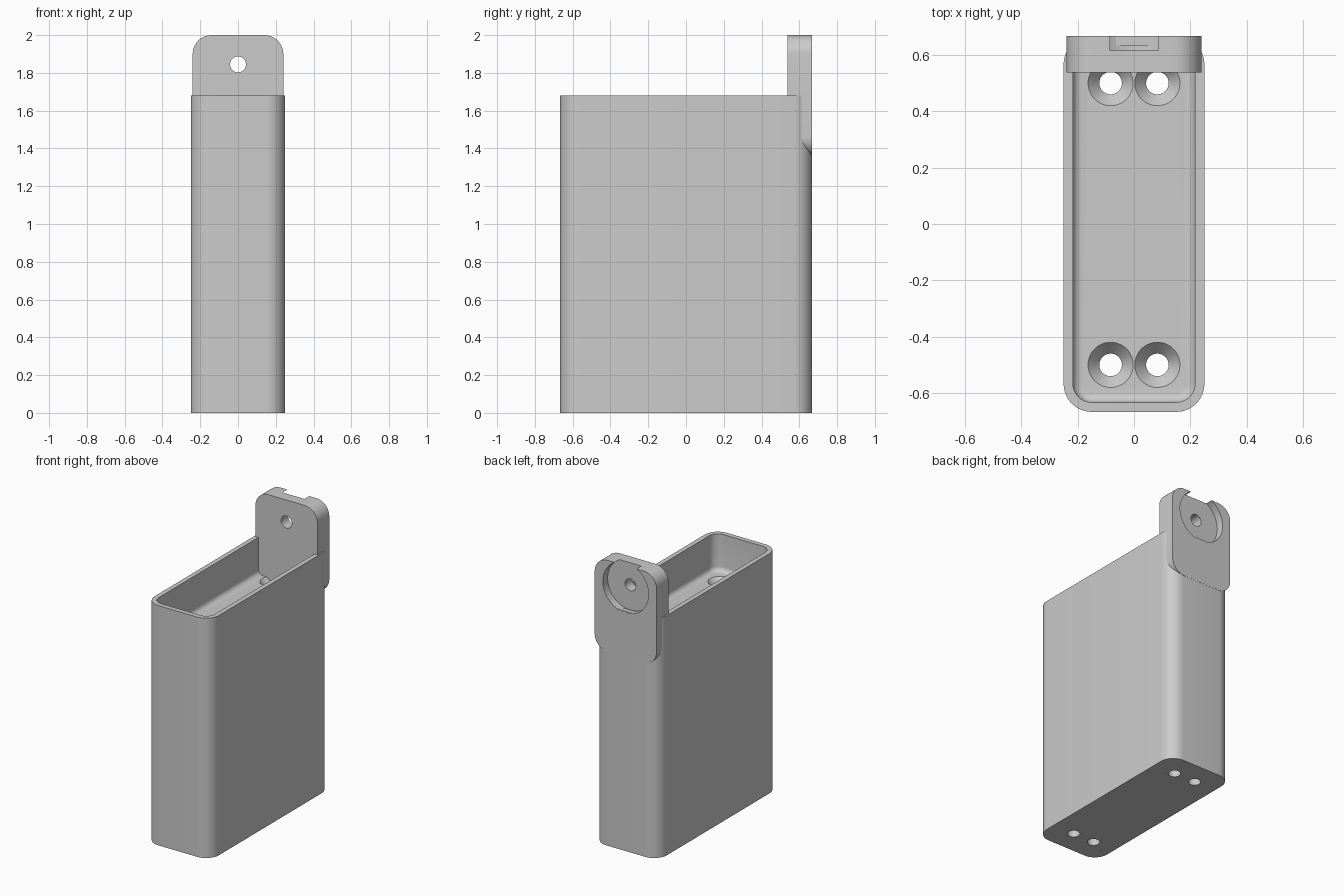
import bpy, bmesh, math
from mathutils import Matrix, Vector

if "Cube" in bpy.data.objects:
    bpy.data.objects.remove(bpy.data.objects["Cube"], do_unlink=True)

grey = bpy.data.materials.new("plain_grey")
grey.use_nodes = True
colour = (0.6, 0.6, 0.6, 1)
grey.diffuse_color = colour
bsdf = next(n for n in grey.node_tree.nodes if n.type == "BSDF_PRINCIPLED")
bsdf.inputs["Base Color"].default_value = colour


def finish(name, bm):
    bmesh.ops.recalc_face_normals(bm, faces=bm.faces[:])
    mesh = bpy.data.meshes.new(name)
    bm.to_mesh(mesh)
    bm.free()
    mesh.materials.append(grey)
    obj = bpy.data.objects.new(name, mesh)
    bpy.context.collection.objects.link(obj)
    return obj


def rounded_prism(name, half_w, half_h, radius, low, high, fillet=0, matrix=Matrix()):
    """Rounded rectangle extruded along local z, with optional fillet on its low end."""
    bm = bmesh.new()
    ring = []
    steps = 10
    for i, (sx, sy) in enumerate([(1, 1), (-1, 1), (-1, -1), (1, -1)]):
        for k in range(steps + 1):
            a = math.pi / 2 * (i + k / steps)
            ring.append(bm.verts.new((sx * (half_w - radius) + radius * math.cos(a),
                                      sy * (half_h - radius) + radius * math.sin(a), low)))
    base = bm.faces.new(ring)
    ext = bmesh.ops.extrude_face_region(bm, geom=[base])
    bmesh.ops.translate(bm, vec=(0, 0, high - low),
                        verts=[g for g in ext["geom"] if isinstance(g, bmesh.types.BMVert)])
    if fillet:
        edges = [e for e in bm.edges if all(abs(v.co.z - low) < 1e-5 for v in e.verts)]
        bmesh.ops.bevel(bm, geom=edges, offset=fillet, segments=5, profile=0.5, affect="EDGES")
    bm.transform(matrix)
    return finish(name, bm)


def cone(name, r_low, r_high, start, end):
    """Round cutter running from start to end."""
    start, end = Vector(start), Vector(end)
    axis = end - start
    bm = bmesh.new()
    turn = Matrix.Translation((start + end) / 2) @ axis.to_track_quat("Z", "Y").to_matrix().to_4x4()
    bmesh.ops.create_cone(bm, cap_ends=True, segments=48, radius1=r_low, radius2=r_high,
                          depth=axis.length, matrix=turn)
    return finish(name, bm)


def cut(obj, cutters):
    """Subtract the cutters in turn, then remove them."""
    for c in cutters:
        mod = obj.modifiers.new("cut", "BOOLEAN")
        mod.operation, mod.solver, mod.object = "DIFFERENCE", "EXACT", c
        c.hide_render = True
    bpy.context.view_layer.update()
    mesh = bpy.data.meshes.new_from_object(obj.evaluated_get(bpy.context.evaluated_depsgraph_get()))
    obj.modifiers.clear()
    obj.data = mesh
    for c in cutters:
        bpy.data.objects.remove(c, do_unlink=True)
    bpy.ops.object.select_all(action="DESELECT")
    obj.select_set(True)
    bpy.context.view_layer.objects.active = obj
    bpy.ops.object.shade_smooth_by_angle(angle=math.radians(30))


# Tall block with a tray in its top
FLOOR = 1.42
body = rounded_prism("holder_body", 0.25, 0.667, 0.1, 0, 1.68)
cutters = [rounded_prism("tray_cutter", 0.217, 0.633, 0.067, FLOOR, 1.8, fillet=0.033)]

# Four countersunk screw holes
for x in (-0.083, 0.083):
    for y in (-0.5, 0.5):
        cutters.append(cone("screw_cutter", 0.04, 0.04, (x, y, -0.1), (x, y, FLOOR + 0.1)))
        cutters.append(cone("countersink_cutter", 0.04, 0.081,
                            (x, y, FLOOR - 0.045), (x, y, FLOOR + 0.001)))
cut(body, cutters)

# Upright mounting tab at the back, with a hole and a round recess open at the top
upright = Matrix.Translation((0, 0, 1.68)) @ Matrix.Rotation(math.pi / 2, 4, "X")
tab = rounded_prism("mounting_tab", 0.24, 0.32, 0.1, -0.668, -0.537, matrix=upright)
cut(tab, [cone("recess_cutter", 0.177, 0.177, (0, 0.615, 1.845), (0, 0.8, 1.845)),
          cone("tab_hole_cutter", 0.042, 0.042, (0, 0.4, 1.845), (0, 0.8, 1.845))])
